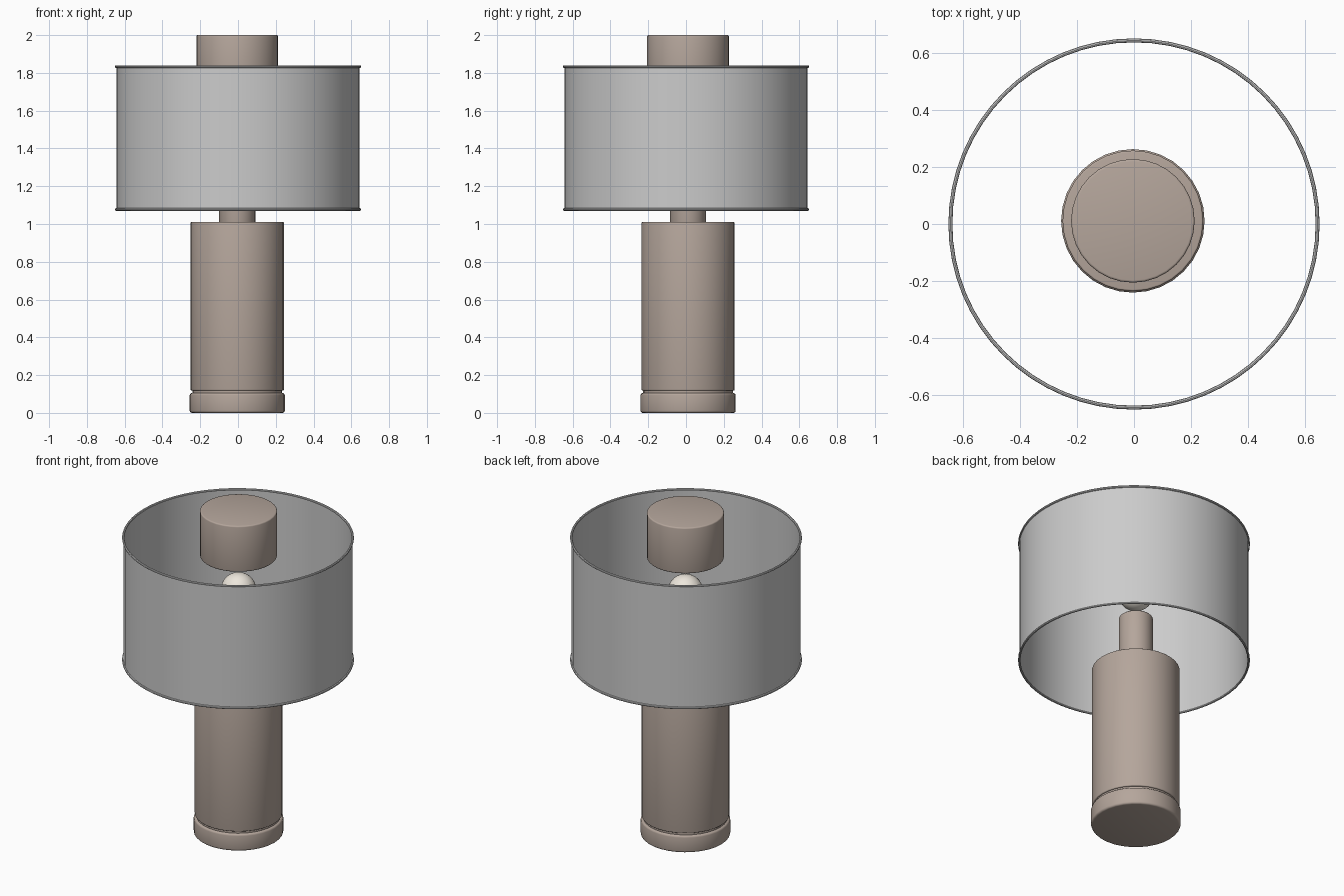
import bpy, bmesh
from math import cos, sin, pi

if "Cube" in bpy.data.objects:
    bpy.data.objects.remove(bpy.data.objects["Cube"])

CX, CY = -0.004, 0.011  # stand axis, slightly off the shade axis


def material(name, rgb):
    m = bpy.data.materials.new(name)
    m.diffuse_color = (*rgb, 1)
    m.use_nodes = True
    m.node_tree.nodes["Principled BSDF"].inputs["Base Color"].default_value = m.diffuse_color
    return m


def lathe(name, profile, segments, centre=(0, 0), mat=None, closed=False):
    """Revolve (radius, z) points; ends on the axis become single poles."""
    bm = bmesh.new()
    rings = []
    for r, z in profile:
        if r < 1e-6:
            rings.append([bm.verts.new((centre[0], centre[1], z))] * segments)
        else:
            rings.append([bm.verts.new((centre[0] + r * cos(2 * pi * i / segments),
                                        centre[1] + r * sin(2 * pi * i / segments), z))
                          for i in range(segments)])
    pairs = list(zip(rings, rings[1:]))
    if closed:
        pairs.append((rings[-1], rings[0]))
    for a, b in pairs:
        for i in range(segments):
            j = (i + 1) % segments
            bm.faces.new(list(dict.fromkeys((a[i], a[j], b[j], b[i]))))
    bmesh.ops.recalc_face_normals(bm, faces=bm.faces)
    mesh = bpy.data.meshes.new(name)
    bm.to_mesh(mesh)
    bm.free()
    ob = bpy.data.objects.new(name, mesh)
    bpy.context.collection.objects.link(ob)
    if mat:
        mesh.materials.append(mat)
    bpy.ops.object.select_all(action='DESELECT')
    ob.select_set(True)
    bpy.context.view_layer.objects.active = ob
    bpy.ops.object.shade_smooth_by_angle(angle=0.7)
    return ob


def rounded_cylinder(name, r, z0, z1, bevel, segments, mat):
    steps = [i * pi / 6 for i in range(4)]
    low = [(r - bevel + bevel * sin(a), z0 + bevel - bevel * cos(a)) for a in steps]
    high = [(r - bevel + bevel * cos(a), z1 - bevel + bevel * sin(a)) for a in steps]
    return lathe(name, [(0, z0)] + low + high + [(0, z1)], segments, (CX, CY), mat)


taupe = material("taupe", (0.46, 0.38, 0.33))
cream = material("cream", (0.85, 0.80, 0.72))

# Stand: foot, recessed groove, column, neck
rounded_cylinder("foot", 0.252, 0.0, 0.105, 0.012, 32, taupe)
rounded_cylinder("groove", 0.238, 0.09, 0.135, 0.002, 32, taupe)
rounded_cylinder("column", 0.247, 0.118, 1.01, 0.006, 32, taupe)
rounded_cylinder("neck", 0.096, 1.0, 1.345, 0.008, 32, taupe)

# Bulb
n = 16
lathe("bulb", [(0.1 * sin(pi * i / n), 1.505 - 0.1 * cos(pi * i / n)) for i in range(n + 1)],
      32, (CX, CY), cream)

# Floating top cap
rounded_cylinder("top_cap", 0.217, 1.715, 2.0, 0.008, 32, taupe)

# Open drum shade with a thin wall and two rim hoops
lathe("shade", [(0.644, 1.077), (0.644, 1.833), (0.641, 1.833), (0.641, 1.077)], 64, closed=True)
for name, z in (("lower_rim", 1.077), ("upper_rim", 1.833)):
    hoop = [(0.645 + 0.007 * cos(pi * i / 4), z + 0.007 * sin(pi * i / 4)) for i in range(8)]
    lathe(name, hoop, 64, closed=True)
